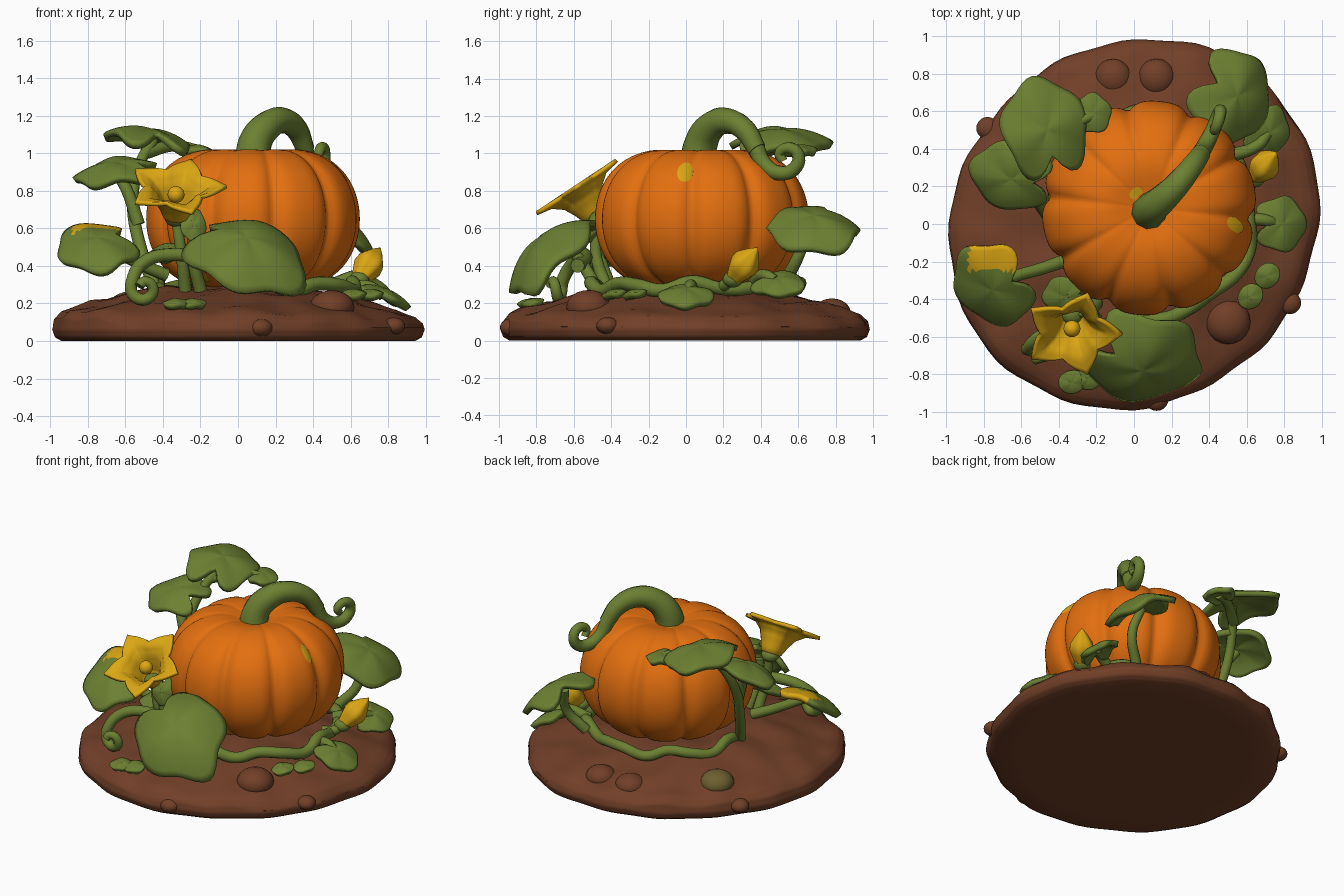
import bpy, bmesh, math
from mathutils import Vector, noise

cube = bpy.data.objects.get("Cube")
if cube:
    bpy.data.objects.remove(cube, do_unlink=True)


def material(name, r, g, b):
    m = bpy.data.materials.new(name)
    m.use_nodes = True
    m.diffuse_color = (r, g, b, 1)
    m.node_tree.nodes["Principled BSDF"].inputs["Base Color"].default_value = (r, g, b, 1)
    return m


ORANGE = material("pumpkin orange", .77, .16, .005)
SOIL = material("soil brown", .165, .05, .021)
GREEN = material("leaf green", .15, .215, .032)
YELLOW = material("blossom yellow", .72, .39, .007)
MOSS = material("mossy brown", .15, .115, .03)


def finish(ob, *mats):
    bpy.ops.object.select_all(action='DESELECT')
    ob.select_set(True)
    bpy.context.view_layer.objects.active = ob
    for m in mats:
        ob.data.materials.append(m)
    bpy.ops.object.shade_smooth_by_angle(angle=math.radians(50))
    return ob


def grid_surface(name, point, rows, segs, *mats, rule=None, thick=0):
    """Closed-around surface: point(row 0..1, angle) gives each position."""
    bm = bmesh.new()
    rings = [[bm.verts.new(point(i / rows, math.tau * j / segs)) for j in range(segs)]
             for i in range(rows + 1)]
    for a, b in zip(rings, rings[1:]):
        for j in range(segs):
            k = (j + 1) % segs
            bm.faces.new((a[j], a[k], b[k], b[j]))
    bmesh.ops.remove_doubles(bm, verts=bm.verts, dist=.0005)
    bm.normal_update()
    if rule:
        for f in bm.faces:
            f.material_index = rule(f.calc_center_median())
    me = bpy.data.meshes.new(name)
    bm.to_mesh(me)
    bm.free()
    ob = bpy.data.objects.new(name, me)
    bpy.context.collection.objects.link(ob)
    if thick:
        sol = ob.modifiers.new("thickness", 'SOLIDIFY')
        sol.thickness, sol.offset = thick, 0
    return finish(ob, *mats)


def frame(tip, normal):
    n = Vector(normal).normalized()
    t = Vector(tip)
    t = (t - n * t.dot(n)).normalized()
    return t, n.cross(t), n


def polyline(pts, t):
    s = min(t, .9999) * (len(pts) - 1)
    i = int(s)
    return Vector(pts[i]).lerp(Vector(pts[i + 1]), s - i)


def vine(name, pts, r0, r1):
    cu = bpy.data.curves.new(name, 'CURVE')
    cu.dimensions = '3D'
    cu.bevel_depth, cu.bevel_resolution, cu.resolution_u = 1, 3, 6
    cu.use_fill_caps = True
    sp = cu.splines.new('BEZIER')
    sp.bezier_points.add(len(pts) - 1)
    for i, (bp, p) in enumerate(zip(sp.bezier_points, pts)):
        bp.co = p
        bp.handle_left_type = bp.handle_right_type = 'AUTO'
        bp.radius = r0 + (r1 - r0) * i / (len(pts) - 1)
    ob = bpy.data.objects.new(name, cu)
    bpy.context.collection.objects.link(ob)
    bpy.ops.object.select_all(action='DESELECT')
    ob.select_set(True)
    bpy.context.view_layer.objects.active = ob
    bpy.ops.object.convert(target='MESH')
    return finish(bpy.context.object, GREEN)


def leaf(name, centre, tip, normal, length, width, droop=.3, lobes=.06, point_out=0, rule=None):
    t, s, n = frame(tip, normal)
    c = Vector(centre)

    def point(u, a):
        back = math.exp(-(abs(a - math.pi) / .3) ** 2)
        front = math.exp(-(min(a, math.tau - a) / .35) ** 2)
        r = u * (1 + lobes * math.cos(5 * a) - 7 * lobes * back + point_out * front)
        x, y = r * math.cos(a), r * math.sin(a)
        lift = -droop * r * r + .08 * abs(y) + .05 * r * math.sin(4 * a + 1)
        return c + t * x * length + s * y * width + n * (lift + droop * .3) * length
    return grid_surface(name, point, 10, 48, GREEN, YELLOW, rule=rule, thick=.036)


def ball(name, centre, r, flat, mat):
    bpy.ops.mesh.primitive_uv_sphere_add(segments=20, ring_count=12, radius=r, location=centre)
    ob = bpy.context.object
    ob.name, ob.scale = name, (1, 1, flat)
    return finish(ob, mat)


# Soil mound, slightly oval along one diagonal, with an uneven rim
MOUND = [(0, 0), (.5, 0), (.95, 0), (.985, .02), (1, .06), (.99, .1), (.95, .14), (.8, .19),
         (.6, .24), (.45, .275), (.2, .29), (0, .29)]


def mound(u, a):
    p = polyline(MOUND, u)
    r = p.x * (.983 + .042 * math.sin(2 * a) + .005 * math.sin(7 * a) + .006 * math.sin(16 * a + 1))
    q = Vector((r * math.cos(a), r * math.sin(a), p.y))
    if p.y > .08:
        q.z += .03 * noise.noise(q * 5) - .015 * q.x
    return q


grid_surface("soil_mound", mound, 33, 96, SOIL)
for x, y, z, r in [(-.11, .78, .15, .1), (.12, .78, .15, .1), (.5, -.52, .18, .12),
                   (.12, -.93, .07, .065), (-.78, .51, .08, .06), (.83, -.42, .08, .06)]:
    ball("soil_clod", (x, y, z), r, .75, SOIL)
ball("mossy_clod", (-.58, .48, .18), .11, .75, MOSS)

# Ribbed pumpkin with a sunken crown
CORE = Vector((.08, .085, .65))


def pumpkin(u, a):
    phi = math.pi * (u - .5)
    rib = 1 - .085 * (1 - abs(math.sin(5 * (a + 1.36)))) ** 2.2 * (1 - u ** 8)
    r = .572 * max(math.cos(phi), 0) ** .6
    z = .385 * math.sin(phi) * (1 - (1 - rib) * .4)
    if phi > 0:
        z -= .06 * math.exp(-(r / .15) ** 2)
    return CORE + Vector((r * rib * math.cos(a), r * rib * math.sin(a), z))


grid_surface("pumpkin", pumpkin, 48, 160, ORANGE)

# Thin yellow patches following the skin
for u0, a0, du, da in [(.73, -.19, .057, .085), (.2, -2.24, .03, .06), (.982, 2.3, .01, .35)]:
    def patch(u, a):
        p = pumpkin(u0 + du * u * math.cos(a), a0 + da * u * math.sin(a))
        return CORE + (p - CORE) * 1.008
    grid_surface("skin_patch", patch, 4, 20, YELLOW)

# Stem arching over into a curl
vine("stem", [(.08, .06, .93), (.09, .08, 1.05), (.15, .13, 1.14), (.23, .21, 1.175),
              (.31, .31, 1.13), (.36, .38, 1.02)], .1, .05)
vine("stem_curl", [(.35, .37, 1.04), (.38, .42, .94), (.42, .5, .895), (.45, .58, .92),
                   (.46, .6, .99), (.45, .55, 1.03), (.43, .5, 1), (.43, .52, .96)], .047, .024)

# Creeping vine around the base
ring = []
for k in range(19):
    a = math.radians(-100 + 16 * k)
    r = .52 + .02 * math.sin(k * 1.7) + .045 * max(0, math.cos(a + 1.05))
    ring.append((.08 + r * math.cos(a), .07 + r * math.sin(a), .29 + .025 * math.sin(k * 2.3)))
vine("ground_vine", ring, .038, .034)
spiral = [(-.5 + (.075 - .006 * k) * math.cos(k * .8 + 2.6), -.66 - .008 * k,
           .28 + (.075 - .006 * k) * math.sin(k * .8 + 2.6)) for k in range(9)]
vine("front_tendril", [(.02, -.58, .4), (-.15, -.54, .43), (-.35, -.55, .46),
                       (-.5, -.6, .42)] + spiral, .038, .026)

# Leaf and flower stalks
STALKS = [
    [(-.44, .02, .28), (-.52, .14, .5), (-.56, .25, .75), (-.52, .36, .95), (-.45, .45, 1.07)],
    [(-.53, .18, .62), (-.59, .2, .8), (-.65, .25, .9)],
    [(-.5, .4, 1), (-.34, .52, 1.04), (-.22, .58, 1.02)],
    [(-.38, -.2, .35), (-.5, -.24, .4), (-.64, -.28, .47), (-.76, -.33, .53)],
    [(-.28, -.4, .27), (-.3, -.46, .45), (-.33, -.47, .66)],
    [(-.2, -.42, .27), (-.24, -.48, .45), (-.24, -.48, .6)],
    [(.0, -.48, .28), (-.06, -.56, .42), (-.06, -.65, .53)],
    [(.42, .52, .3), (.52, .6, .45), (.49, .66, .62)],
    [(.5, .36, .3), (.66, .42, .35), (.71, .48, .32)],
    [(.56, .03, .28), (.7, .02, .29), (.77, 0, .24)],
    [(.54, .18, .28), (.62, .21, .3), (.65, .26, .35)],
]
for pts in STALKS:
    vine("stalk", pts, .035, .028)

# Leaves
leaf("front_leaf", (.04, -.745, .505), (.72, -.2, -.5), (.1, -.6, .75), .32, .28, .45,
     point_out=.1)
leaf("left_leaf", (-.75, -.33, .52), (-.8, -.3, -.15), (-.1, -.5, .85), .2, .25, .35,
     rule=lambda c: int(c.y > -.24 and c.x > -.87))
leaf("upper_leaf", (-.47, .5, 1.09), (-.25, 1, 0), (.18, 0, 1), .27, .22)
leaf("upper_side_leaf", (-.65, .25, .92), (-.85, .2, -.1), (-.15, -.3, .9), .22, .18)
leaf("upper_small_leaf", (-.22, .59, 1.02), (1, .3, 0), (.1, 0, 1), .09, .1)
leaf("back_leaf", (.53, .68, .63), (.5, -.4, -.3), (.45, .05, .8), .23, .25, .4)
leaf("back_low_leaf", (.71, .49, .31), (.4, .8, -.1), (.45, -.1, .85), .14, .12)
leaf("right_leaf", (.78, 0, .25), (1, 0, -.35), (.35, 0, .9), .14, .14)
leaf("blossom_leaf", (-.36, -.38, .48), (-.8, -.2, .1), (-.1, -.3, .9), .12, .1)
leaf("blossom_small_leaf", (-.24, -.5, .62), (.1, -.3, -.8), (.2, -.9, .3), .09, .06)
for x, y, z, dx, dy in [(.665, -.33, .25, .045, .055), (-.285, -.83, .2, .045, .01)]:
    for side in (-1, 1):
        leaf("sprout_leaf", (x + side * dx, y + side * dy, z), (side * dx, side * dy, 0),
             (0, -.2, 1), .065, .055, .3, 0)

# Open five-pointed blossom
T, S, N = frame((1, 0, 0), (0, -.55, .83))
BASE = Vector((-.33, -.475, .655))
FLARE = [(.03, 0), (.06, .02), (.085, .08), (.12, .14), (.18, .185), (.27, .2)]


def blossom(u, a):
    p = polyline(FLARE, u)
    star = abs((a * 5 / math.tau + .5) % 1 - .5) * 2
    r = p.x * (1 - .38 * star ** .75 * u ** 2)
    return BASE + T * r * math.cos(a) + S * r * math.sin(a) + N * p.y


grid_surface("blossom", blossom, 15, 60, YELLOW, thick=.022)
ball("blossom_heart", BASE + N * .15, .045, 1, YELLOW)
ball("blossom_calyx", BASE, .06, .8, GREEN)

# Closed bud with a green calyx
BT, BS, BN = frame((1, -1, 0), (.12, .14, .18))
BUD = Vector((.64, .245, .32))
SHAPE = [(0, 0), (.04, .01), (.06, .06), (.077, .11), (.073, .15), (.036, .21), (0, .255)]


def bud(u, a):
    p = polyline(SHAPE, u)
    r = p.x * (1 + .05 * math.cos(5 * a))
    return BUD + BT * r * math.cos(a) + BS * r * math.sin(a) + BN * p.y


grid_surface("bud", bud, 12, 40, YELLOW)
ball("bud_calyx", BUD + BN * .01, .055, .8, GREEN)
